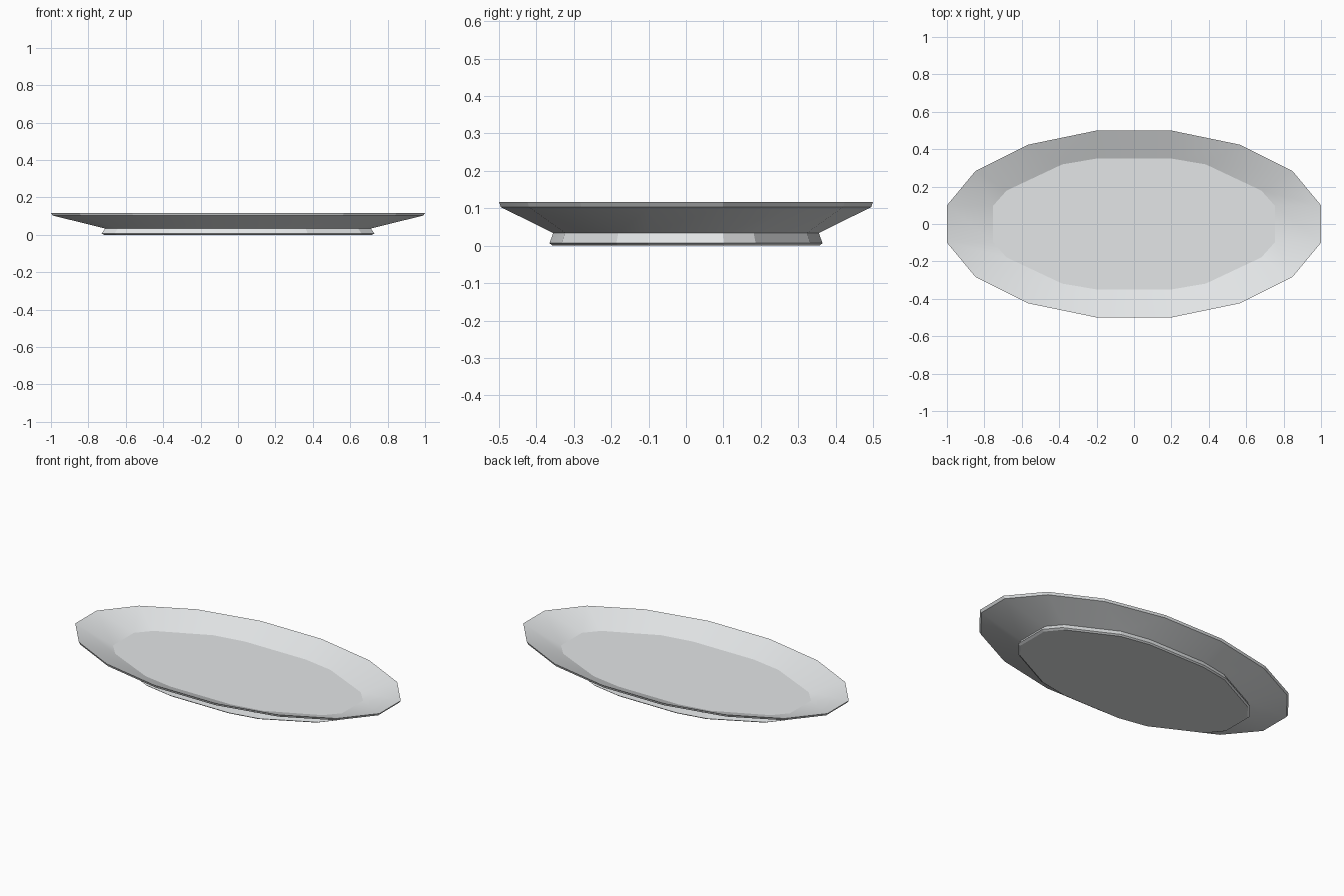
import bpy, bmesh, math

if "Cube" in bpy.data.objects:
    bpy.data.objects.remove(bpy.data.objects["Cube"])

# quarter outlines, normalised to half-width 1 in x and y
c0, c1 = math.cos(math.pi / 16), math.cos(3 * math.pi / 16)
s1, s0 = math.sin(3 * math.pi / 16), math.sin(math.pi / 16)
RIM = [(1, s0 / c0), (c1 / c0, s1 / c0), (s1 / c0, c1 / c0), (s0 / c0, 1)]
WELL = [(1, 0.28), (0.905, 0.51), (0.51, 0.91), (0.265, 1)]


def outline(quarter, hx, hy):
    """Mirror a quarter outline into a full 16-sided ring."""
    q = [(x * hx, y * hy) for x, y in quarter]
    return (q + [(-x, y) for x, y in reversed(q)]
            + [(-x, -y) for x, y in q] + [(x, -y) for x, y in reversed(q)])


# rings from the underside, over the rim, down to the well
rings = [
    (WELL, 0.715, 0.357, 0.0),    # foot bottom
    (WELL, 0.73, 0.365, 0.007),   # foot edge
    (WELL, 0.71, 0.355, 0.034),   # foot top
    (RIM, 0.99, 0.495, 0.103),    # rim underside
    (RIM, 1.0, 0.5, 0.117),       # rim top
    (WELL, 0.753, 0.35, 0.052),   # well floor
]

bm = bmesh.new()
loops = [[bm.verts.new((x, y, z)) for x, y in outline(q, hx, hy)]
         for q, hx, hy, z in rings]
for a, b in zip(loops, loops[1:]):
    for i in range(16):
        j = (i + 1) % 16
        bm.faces.new((a[i], a[j], b[j], b[i]))
bm.faces.new(loops[-1])
bm.faces.new(list(reversed(loops[0])))
bmesh.ops.recalc_face_normals(bm, faces=bm.faces[:])

me = bpy.data.meshes.new("oval_plate")
bm.to_mesh(me)
bm.free()
plate = bpy.data.objects.new("oval_plate", me)
bpy.context.collection.objects.link(plate)

# glaze colour
mat = bpy.data.materials.new("pale_glaze")
mat.diffuse_color = (0.78, 0.80, 0.81, 1)
mat.use_nodes = True
mat.node_tree.nodes["Principled BSDF"].inputs["Base Color"].default_value = mat.diffuse_color
me.materials.append(mat)

# smooth round the sides, flat floor
bpy.context.view_layer.objects.active = plate
plate.select_set(True)
bpy.ops.object.shade_smooth_by_angle(angle=math.radians(12))
for p in me.polygons:
    if len(p.vertices) > 4:
        p.use_smooth = False
